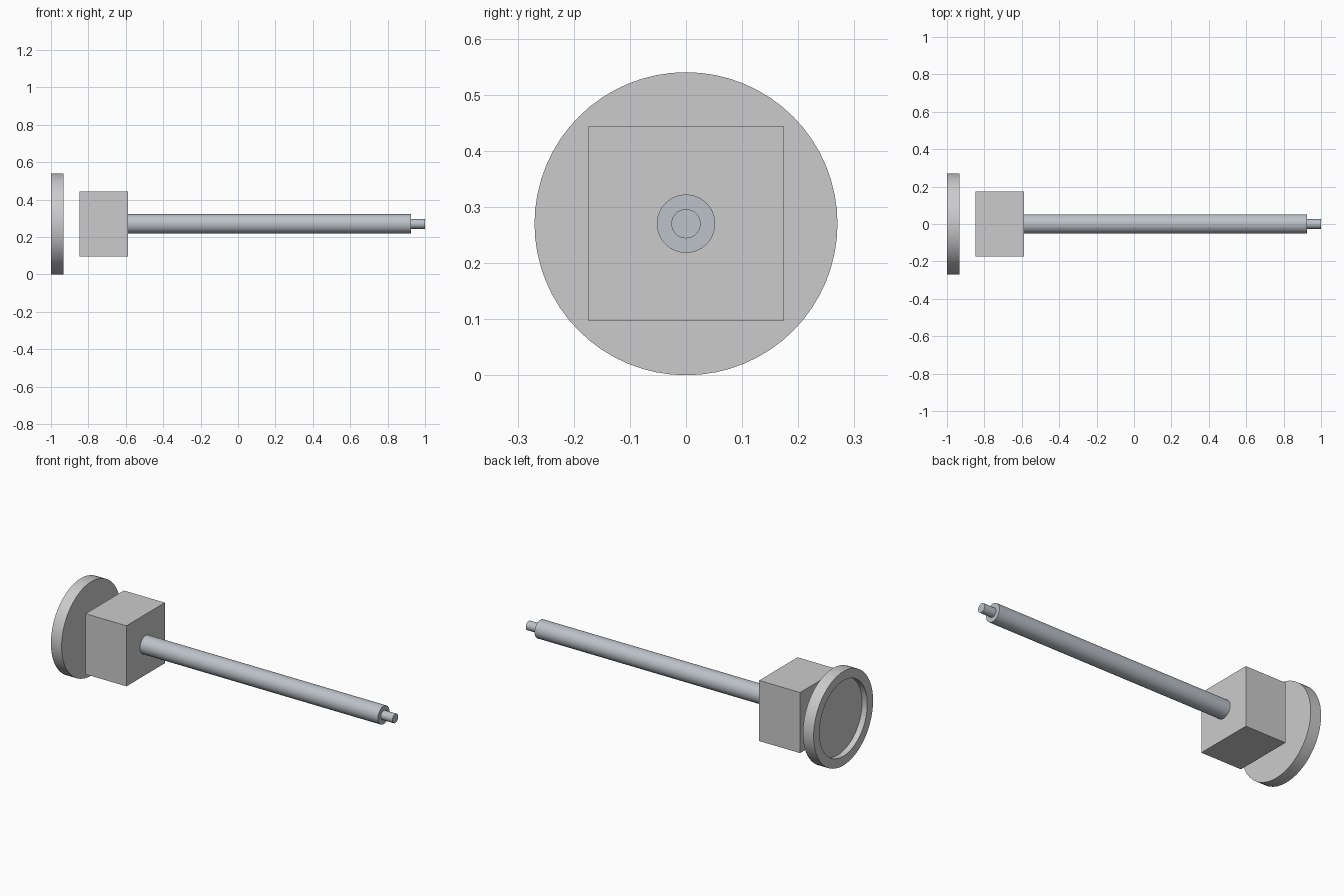
import bpy, bmesh, math

if "Cube" in bpy.data.objects:
    bpy.data.objects.remove(bpy.data.objects["Cube"])

AXIS_Z = 0.27
SIDES = 64


def finish(bm, name, mat=None):
    bmesh.ops.recalc_face_normals(bm, faces=bm.faces)
    me = bpy.data.meshes.new(name)
    bm.to_mesh(me)
    bm.free()
    ob = bpy.data.objects.new(name, me)
    bpy.context.collection.objects.link(ob)
    if mat:
        me.materials.append(mat)
    return ob


def lathe_x(name, profile, mat=None):
    """Spin (x, radius) points about the horizontal axis and cap both ends."""
    bm = bmesh.new()
    rings = []
    for x, r in profile:
        rings.append([bm.verts.new((x, r * math.cos(a), AXIS_Z + r * math.sin(a)))
                      for a in (2 * math.pi * i / SIDES for i in range(SIDES))])
    for a, b in zip(rings, rings[1:]):
        for i in range(SIDES):
            j = (i + 1) % SIDES
            bm.faces.new((a[i], a[j], b[j], b[i]))
    bm.faces.new(rings[0])
    bm.faces.new(rings[-1])
    ob = finish(bm, name, mat)
    bpy.ops.object.select_all(action='DESELECT')
    bpy.context.view_layer.objects.active = ob
    ob.select_set(True)
    bpy.ops.object.shade_smooth_by_angle(angle=math.radians(30))
    return ob


steel = bpy.data.materials.new("steel")
steel.diffuse_color = (0.5, 0.54, 0.58, 1)
steel.use_nodes = True
steel.node_tree.nodes["Principled BSDF"].inputs["Base Color"].default_value = steel.diffuse_color

# Dish with a shallow recess on its outer face
lathe_x("end_disc", [(-0.967, 0.217), (-1.0, 0.217), (-1.0, 0.27),
                     (-0.932, 0.27), (-0.932, 0.0001)])

# Square block
bm = bmesh.new()
bmesh.ops.create_cube(bm, size=1)
bmesh.ops.scale(bm, vec=(0.26, 0.348, 0.348), verts=bm.verts)
bmesh.ops.translate(bm, vec=(-0.717, 0, AXIS_Z + 0.0005), verts=bm.verts)
finish(bm, "block")

# Long rod and its thinner tip
lathe_x("rod", [(-0.59, 0.052), (0.926, 0.052)], steel)
lathe_x("rod_tip", [(0.92, 0.026), (1.0, 0.026)], steel)
